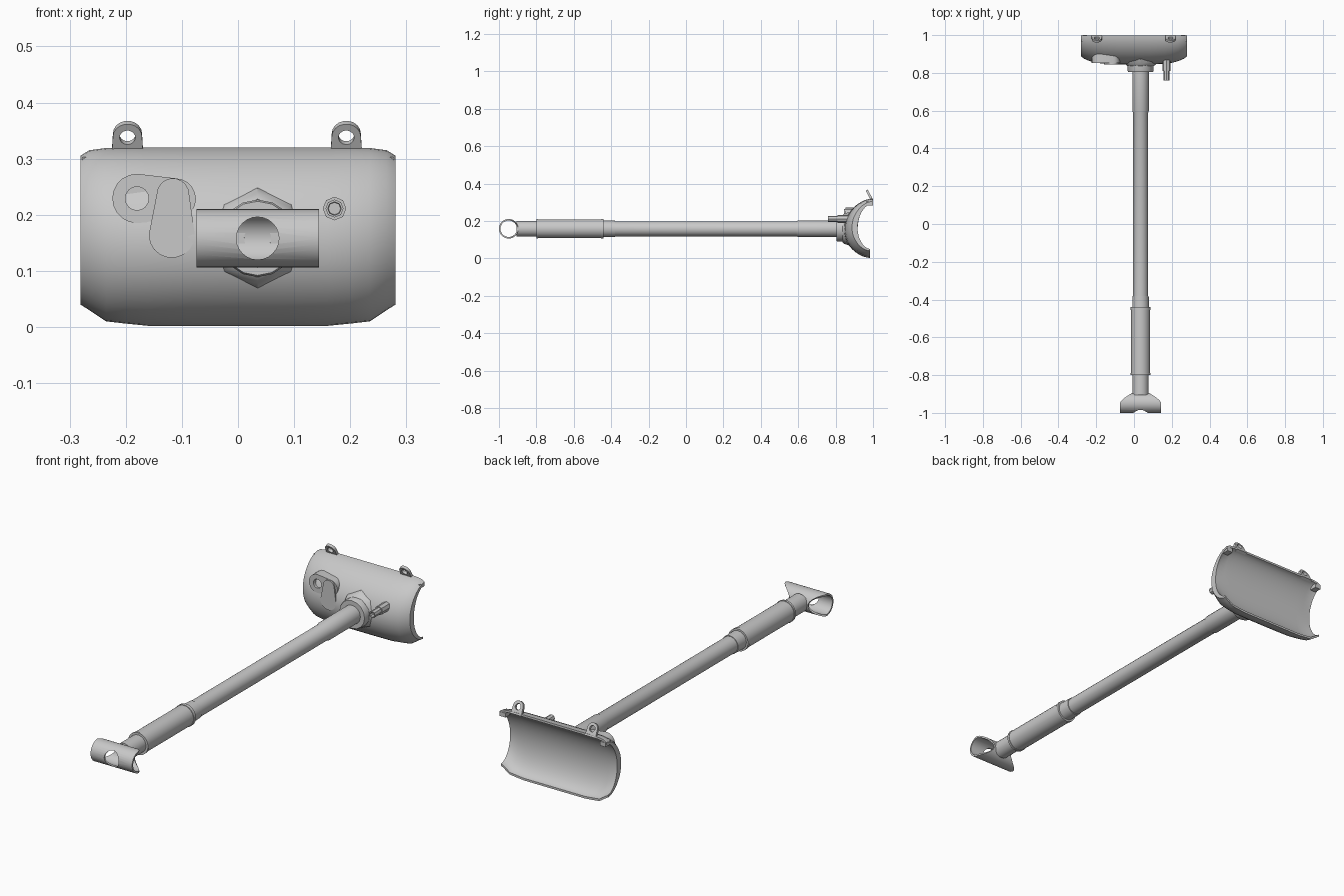
import bpy, bmesh, math
from mathutils import Matrix, Vector

if "Cube" in bpy.data.objects:
    bpy.data.objects.remove(bpy.data.objects["Cube"])

grey = bpy.data.materials.new("plain grey")
grey.diffuse_color = (0.58, 0.58, 0.58, 1)
grey.use_nodes = True
grey.node_tree.nodes["Principled BSDF"].inputs["Base Color"].default_value = grey.diffuse_color
AX, AZ = 0.035, 0.158          # barrel axis


def finish(name, bm, angle=35):
    bmesh.ops.recalc_face_normals(bm, faces=bm.faces)
    me = bpy.data.meshes.new(name)
    bm.to_mesh(me)
    bm.free()
    me.materials.append(grey)
    ob = bpy.data.objects.new(name, me)
    bpy.context.collection.objects.link(ob)
    bpy.ops.object.select_all(action='DESELECT')
    ob.select_set(True)
    bpy.context.view_layer.objects.active = ob
    bpy.ops.object.shade_smooth_by_angle(angle=math.radians(angle))
    return ob


def lathe(name, profile, cx=AX, cz=AZ, seg=24):
    """Turn (y, radius) points about an axis along y; radius 0 closes an end."""
    bm = bmesh.new()
    rings = []
    for y, r in profile:
        if r == 0:
            rings.append([bm.verts.new((cx, y, cz))] * seg)
        else:
            rings.append([bm.verts.new((cx + r * math.sin(2 * math.pi * i / seg), y,
                                        cz + r * math.cos(2 * math.pi * i / seg))) for i in range(seg)])
    for a, b in zip(rings, rings[1:]):
        for i in range(seg):
            j = (i + 1) % seg
            vs = list(dict.fromkeys((a[i], a[j], b[j], b[i])))
            bm.faces.new(vs)
    return finish(name, bm)


def two_circles(a, ra, b, rb, n=9):
    """Outline of an upper circle a and lower circle b joined (x, z)."""
    pts = [(a[0] + ra * math.cos(math.pi * i / n), a[1] + ra * math.sin(math.pi * i / n)) for i in range(n + 1)]
    pts += [(b[0] - rb * math.cos(math.pi * i / n), b[1] - rb * math.sin(math.pi * i / n)) for i in range(n + 1)]
    return pts


def prism(name, pts, y0, y1, matrix=None):
    """Extrude an (x, z) outline along y."""
    bm = bmesh.new()
    f = bm.faces.new([bm.verts.new((x, y0, z)) for x, z in pts])
    ext = bmesh.ops.extrude_face_region(bm, geom=[f])
    bmesh.ops.translate(bm, vec=(0, y1 - y0, 0),
                        verts=[g for g in ext['geom'] if isinstance(g, bmesh.types.BMVert)])
    if matrix:
        bm.transform(matrix)
    return finish(name, bm)


def cut(ob, cutter):
    m = ob.modifiers.new("cut", 'BOOLEAN')
    m.operation, m.solver, m.object = 'DIFFERENCE', 'EXACT', cutter
    bpy.ops.object.select_all(action='DESELECT')
    ob.select_set(True)
    bpy.context.view_layer.objects.active = ob
    bpy.ops.object.modifier_apply(modifier=m.name)
    bpy.data.objects.remove(cutter)
    bpy.ops.object.shade_smooth_by_angle(angle=math.radians(35))


# Barrel with hollow muzzle, sleeve and rims
lathe("barrel", [(-0.80, 0), (-0.80, 0.022), (-0.905, 0.024), (-0.905, 0.042), (-0.80, 0.042),
                 (-0.80, 0.0525), (-0.79, 0.0525), (-0.79, 0.05), (-0.455, 0.05), (-0.455, 0.0525),
                 (-0.44, 0.0525), (-0.44, 0.044), (-0.38, 0.043), (-0.38, 0.040), (0.59, 0.040),
                 (0.60, 0.044), (0.86, 0.044), (0.86, 0)])

# Muzzle brake: open cross tube whose ends taper back to the barrel
bm = bmesh.new()
N, CY = 32, -0.948
loops = []
for r, side in ((0.052, -1), (0.052, 1), (0.044, 1), (0.044, -1)):
    ring = []
    for i in range(N):
        t = 2 * math.pi * i / N
        c = math.cos(t)
        half = 0.109 - 0.062 * max(0, c) ** 1.5
        ring.append(bm.verts.new((AX + side * half, CY + r * c, AZ + r * math.sin(t))))
    loops.append(ring)
for k in range(4):
    a, b = loops[k], loops[(k + 1) % 4]
    for i in range(N):
        j = (i + 1) % N
        bm.faces.new((a[i], a[j], b[j], b[i]))
brake = finish("muzzle_brake", bm)
cut(brake, lathe("brake_cutter", [(-1.1, 0), (-1.1, 0.038), (-0.93, 0.038), (-0.93, 0)]))

# Curved shield: shell with rounded ends and clipped corners
# columns: half x, top z, bottom z, outer depth
half_cols = [(0.0, 0.32, 0.002, 0.155), (0.08, 0.32, 0.002, 0.155), (0.16, 0.32, 0.002, 0.151),
             (0.20, 0.32, 0.006, 0.146), (0.235, 0.319, 0.010, 0.137), (0.265, 0.315, 0.030, 0.124),
             (0.281, 0.305, 0.040, 0.112)]
cols = [(-x, t, b, d) for x, t, b, d in half_cols[:0:-1]] + half_cols
M = 20
bm = bmesh.new()


def shell_point(x, top, bot, depth, k, inset):
    t = math.pi * (k / M - 0.5)
    top, bot = top - inset, bot + inset
    s = (math.sin(t) + 1) / 2
    back = 0.985 + 0.013 * s
    return bm.verts.new((x, back - (depth - 0.008) * max(0, math.cos(t)) ** 1.15, bot + (top - bot) * s))


outer = [[shell_point(*c, k, 0) for k in range(M + 1)] for c in cols]
inner = [[shell_point(x, t, b, 0.082, k, 0.01) for k in range(M + 1)] for x, t, b, d in cols]
for i in range(len(cols) - 1):
    for k in range(M):
        for g in (outer, inner):
            bm.faces.new((g[i][k], g[i + 1][k], g[i + 1][k + 1], g[i][k + 1]))
    for k in (0, M):
        bm.faces.new((outer[i][k], outer[i + 1][k], inner[i + 1][k], inner[i][k]))
for i in (0, -1):
    for k in range(M):
        bm.faces.new((outer[i][k], outer[i][k + 1], inner[i][k + 1], inner[i][k]))
finish("shield", bm)

# Collar and octagonal flange where the barrel meets the shield
lathe("barrel_collar", [(0.805, 0), (0.805, 0.066), (0.812, 0.069), (0.88, 0.069), (0.88, 0)], seg=16)
lathe("barrel_flange", [(0.836, 0), (0.836, 0.070), (0.845, 0.080), (0.875, 0.090), (0.875, 0)], seg=8)

# Lifting eyes leaning forward, and small lugs behind the top corners
for side, x in (("left", -0.197), ("right", 0.193)):
    pivot = Vector((0, 0.992, 0.318))
    tilt = Matrix.Translation(pivot) @ Matrix.Rotation(math.radians(27), 4, 'X') @ Matrix.Translation(-pivot)
    outline = two_circles((x, 0.345), 0.026, (x, 0.345), 0.026)[:10] + [(x - 0.028, 0.308), (x + 0.028, 0.308)]
    eye = prism(side + "_lifting_eye", outline, 0.984, 0.997, tilt)
    hole = two_circles((x, 0.344), 0.014, (x, 0.344), 0.014)
    hole = [p for i, p in enumerate(hole) if i not in (10, 19)]
    cut(eye, prism("eye_cutter", hole, 0.95, 1.03, tilt))
for side, s in (("left", -1), ("right", 1)):
    x = s * 0.263
    prism(side + "_corner_lug", [(x - 0.015, 0.283), (x + 0.015, 0.283), (x + 0.015, 0.303), (x - 0.015, 0.303)],
          0.965, 1.0)

# Sight housing with a recessed lens and a hanging cover
ca, ra, cb, rb = (-0.18, 0.229), 0.044, (-0.112, 0.228), 0.037
outline = [(ca[0] + ra * math.cos(t), ca[1] + ra * math.sin(t))
           for t in [math.pi * (0.5 + i / 10) for i in range(11)]]
outline += [(cb[0] + rb * math.cos(t), cb[1] + rb * math.sin(t))
            for t in [math.pi * (-0.5 + i / 10) for i in range(11)]]
sight = prism("sight_housing", outline, 0.852, 0.908)
cut(sight, lathe("sight_cutter", [(0.82, 0), (0.82, 0.021), (0.875, 0.021), (0.875, 0)], -0.18, 0.229, 16))
prism("sight_cover", two_circles((-0.116, 0.236), 0.029, (-0.118, 0.164), 0.041), 0.845, 0.857)

# Small secondary gun
lathe("small_gun", [(0.78, 0), (0.78, 0.011), (0.76, 0.012), (0.76, 0.016), (0.81, 0.016), (0.81, 0.021),
                    (0.885, 0.021), (0.885, 0)], 0.172, 0.211, 8)
